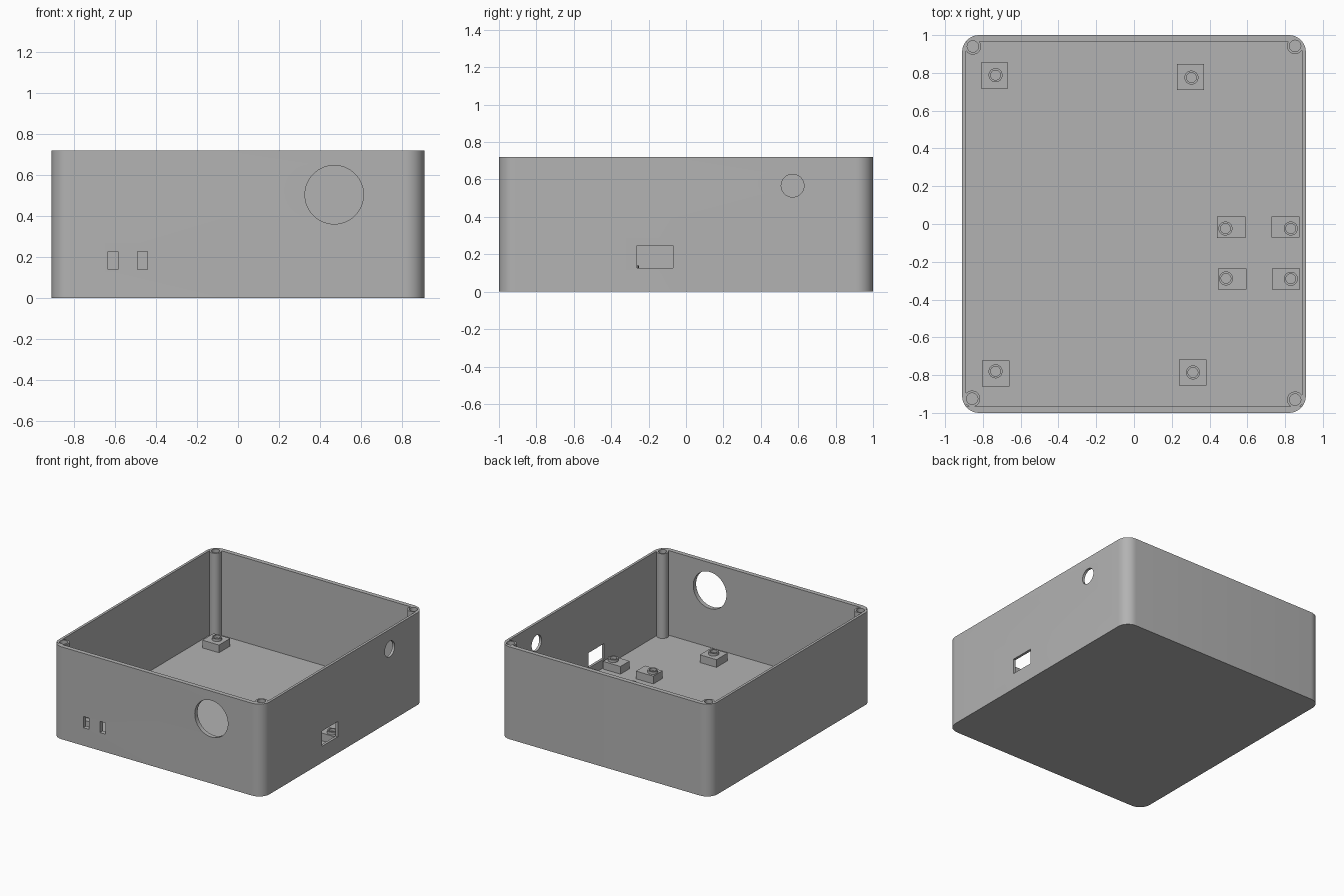
import bpy, bmesh, math
from mathutils import Matrix, Vector

cube = bpy.data.objects.get("Cube")
if cube:
    bpy.data.objects.remove(cube, do_unlink=True)

grey = bpy.data.materials.new("plain grey")
grey.use_nodes = True
grey.diffuse_color = (0.45, 0.45, 0.45, 1)
grey.node_tree.nodes["Principled BSDF"].inputs["Base Color"].default_value = (0.45, 0.45, 0.45, 1)

HALF_X, HALF_Y, TOP = 0.91, 1.0, 0.72
FLOOR, PAD_TOP, PEG_TOP = 0.06, 0.12, 0.14


def make(name, bm):
    bmesh.ops.recalc_face_normals(bm, faces=bm.faces)
    mesh = bpy.data.meshes.new(name)
    bm.to_mesh(mesh)
    bm.free()
    mesh.materials.append(grey)
    ob = bpy.data.objects.new(name, mesh)
    bpy.context.collection.objects.link(ob)
    return ob


def box(name, lo, hi):
    lo, hi = Vector(lo), Vector(hi)
    bm = bmesh.new()
    bmesh.ops.create_cube(bm, size=1, matrix=Matrix.Translation((lo + hi) / 2) @ Matrix.Diagonal((hi - lo).to_4d()))
    return make(name, bm)


def rod(name, centre, radius, length, axis="Z", sides=48):
    turn = {"X": Matrix.Rotation(math.pi / 2, 4, "Y"), "Y": Matrix.Rotation(math.pi / 2, 4, "X"),
            "Z": Matrix.Identity(4)}[axis]
    bm = bmesh.new()
    bmesh.ops.create_cone(bm, cap_ends=True, segments=sides, radius1=radius, radius2=radius,
                          depth=length, matrix=Matrix.Translation(centre) @ turn)
    return make(name, bm)


def smooth(ob):
    bpy.ops.object.select_all(action="DESELECT")
    ob.select_set(True)
    bpy.context.view_layer.objects.active = ob
    bpy.ops.object.shade_smooth_by_angle(angle=math.radians(30))


def cut(ob, cutter):
    mod = ob.modifiers.new("cut", "BOOLEAN")
    mod.operation, mod.solver, mod.object = "DIFFERENCE", "EXACT", cutter
    bpy.context.view_layer.objects.active = ob
    bpy.ops.object.modifier_apply(modifier=mod.name)
    bpy.data.objects.remove(cutter, do_unlink=True)


def tube(name, x, y, z0, z1, outer, inner, sides=32):
    bm = bmesh.new()
    ring = [bm.verts.new((x + r, y, z)) for r, z in ((inner, z0), (outer, z0), (outer, z1), (inner, z1))]
    edges = [bm.edges.new((ring[i], ring[(i + 1) % 4])) for i in range(4)]
    bmesh.ops.spin(bm, geom=ring + edges, cent=(x, y, 0), axis=(0, 0, 1),
                   angle=math.tau, steps=sides, use_merge=True)
    bmesh.ops.remove_doubles(bm, verts=bm.verts, dist=1e-5)
    smooth(make(name, bm))


# Solid outer block with rounded upright corners
case = box("case", (-HALF_X, -HALF_Y, 0), (HALF_X, HALF_Y, TOP))
bm = bmesh.new()
bm.from_mesh(case.data)
upright = [e for e in bm.edges if abs(e.verts[0].co.z - e.verts[1].co.z) > 0.1]
bmesh.ops.bevel(bm, geom=upright, offset=0.09, segments=10, profile=0.5, affect="EDGES")
bm.to_mesh(case.data)
bm.free()

# Hollow inside, leaving four screw posts standing in the corners
cavity = box("cavity", (-0.89, -0.965, FLOOR), (0.89, 0.965, TOP + 0.2))
corners = [(-0.853, 0.94), (0.853, 0.943), (-0.857, -0.925), (0.853, -0.93)]
for x, y in corners:
    cut(cavity, rod("post", (x, y, 0.5), 0.043, 1.2))
cut(case, cavity)
for x, y in corners:
    cut(case, rod("screw_hole", (x, y, TOP), 0.03, 0.4))

# Openings in the front wall
cut(case, rod("round_opening", (0.47, -HALF_Y, 0.505), 0.143, 0.2, "Y", 64))
for x in (-0.61, -0.467):
    cut(case, box("slot", (x - 0.024, -1.1, 0.14), (x + 0.024, -0.9, 0.228)))

# Openings in the left wall
cut(case, rod("cable_hole", (HALF_X, 0.57, 0.567), 0.061, 0.2, "X"))
cut(case, box("port", (0.8, -0.262, 0.127), (1.0, -0.07, 0.246)))
smooth(case)

# Standoffs: pad centre, pad half size, peg centre
large, small = (0.072, 0.069), (0.075, 0.056)
standoffs = [
    (-0.738, 0.786, large, -0.733, 0.788), (0.299, 0.778, large, 0.304, 0.775),
    (-0.732, -0.791, large, -0.733, -0.78), (0.311, -0.786, large, 0.312, -0.786),
    (0.515, -0.017, small, 0.484, -0.024), (0.802, -0.015, small, 0.83, -0.024),
    (0.521, -0.291, small, 0.487, -0.288), (0.805, -0.291, small, 0.83, -0.29),
]
for i, (x, y, (hx, hy), px, py) in enumerate(standoffs, 1):
    box(f"standoff_pad_{i}", (x - hx, y - hy, FLOOR - 0.01), (x + hx, y + hy, PAD_TOP))
    tube(f"standoff_peg_{i}", px, py, PAD_TOP - 0.005, PEG_TOP, 0.037, 0.026)
